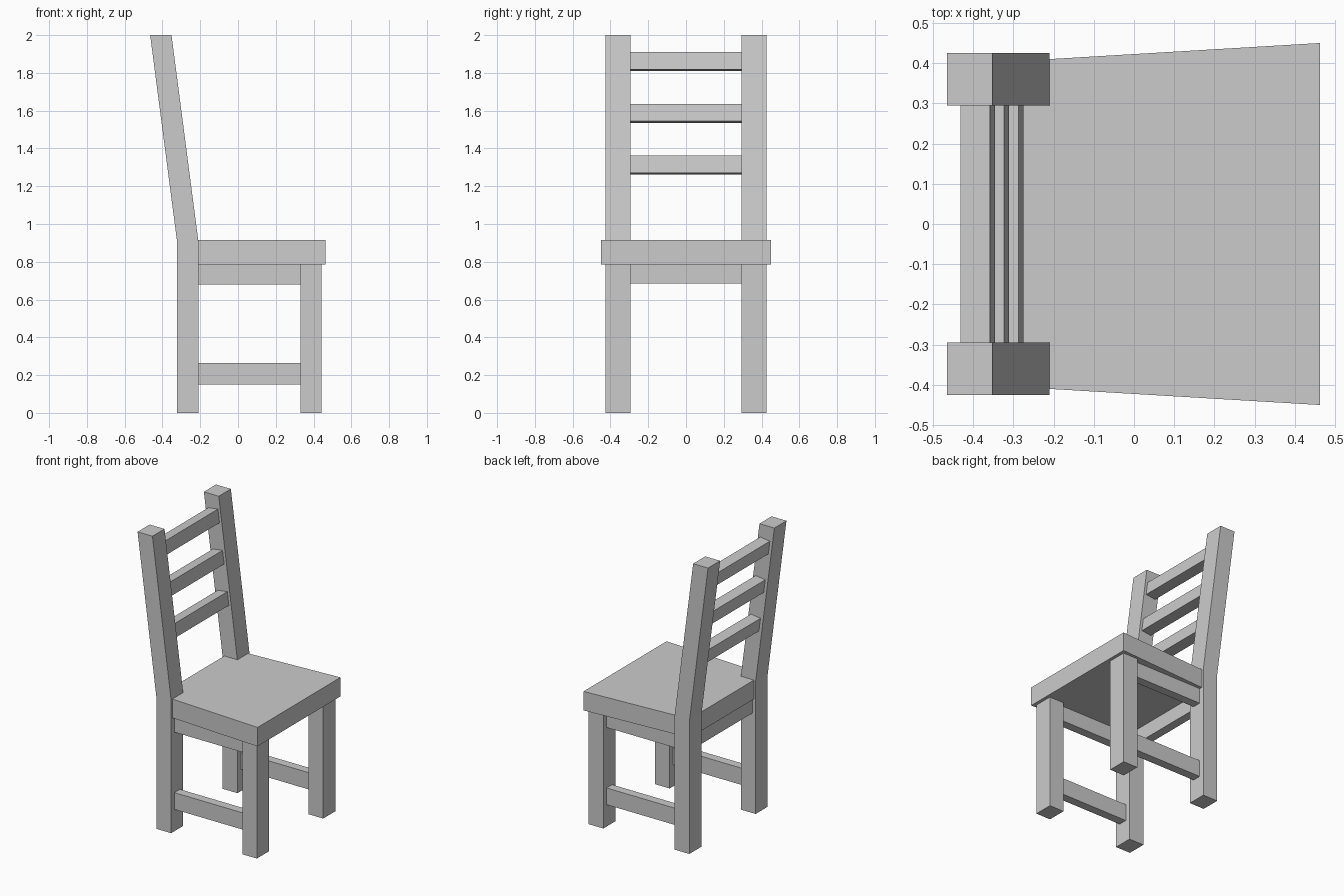
import bpy, bmesh
from mathutils import Vector

if "Cube" in bpy.data.objects:
    bpy.data.objects.remove(bpy.data.objects["Cube"])


def prism(name, points, offset):
    """Extrude a flat polygon of 3D points along an offset vector."""
    bm = bmesh.new()
    face = bm.faces.new([bm.verts.new(p) for p in points])
    geom = bmesh.ops.extrude_face_region(bm, geom=[face])["geom"]
    verts = [g for g in geom if isinstance(g, bmesh.types.BMVert)]
    bmesh.ops.translate(bm, verts=verts, vec=Vector(offset))
    bmesh.ops.recalc_face_normals(bm, faces=bm.faces)
    mesh = bpy.data.meshes.new(name)
    bm.to_mesh(mesh)
    bm.free()
    obj = bpy.data.objects.new(name, mesh)
    bpy.context.collection.objects.link(obj)
    return obj


def side_part(name, profile, y0, y1, mirrored=True):
    """Side profile (x, z) extruded across y, optionally mirrored to the other side."""
    obj = prism(name, [(x, y0, z) for x, z in profile], (0, y1 - y0, 0))
    if mirrored:
        mod = obj.modifiers.new("Mirror", "MIRROR")
        mod.use_axis = (False, True, False)
        mod.use_mirror_merge = False
    return obj


def rect(x0, x1, z0, z1):
    return [(x0, z0), (x1, z0), (x1, z1), (x0, z1)]


LEG_IN, LEG_OUT = 0.294, 0.425

# Back legs that bend into the leaning back posts
side_part("back_leg", [(-0.323, 0), (-0.21, 0), (-0.21, 0.91), (-0.352, 2),
                       (-0.465, 2), (-0.323, 0.91)], LEG_IN, LEG_OUT)

# Straight front legs
side_part("front_leg", rect(0.33, 0.441, 0, 0.785), LEG_IN, LEG_OUT)

# Side rails under the seat and low side stretchers
side_part("side_rail", rect(-0.21, 0.33, 0.68, 0.785), 0.33, 0.39)
side_part("side_stretcher", rect(-0.21, 0.33, 0.15, 0.265), 0.33, 0.39)

# Rear rail under the seat
side_part("rear_rail", rect(-0.298, -0.238, 0.685, 0.785), -LEG_IN, LEG_IN, False)

# Tapered seat, wider at the sitting edge
prism("seat", [(-0.31, -0.404, 0.785), (0.463, -0.45, 0.785),
               (0.463, 0.45, 0.785), (-0.31, 0.404, 0.785)], (0, 0, 0.13))

# Tilted back slats, following the lean of the posts
for i, (x, z) in enumerate([(-0.287, 1.362), (-0.323, 1.636), (-0.358, 1.91)]):
    profile = [(x, z), (x - 0.073, z - 0.0095),
               (x - 0.061, z - 0.1005), (x + 0.012, z - 0.091)]
    side_part(f"back_slat_{i + 1}", profile, -LEG_IN, LEG_IN, False)
